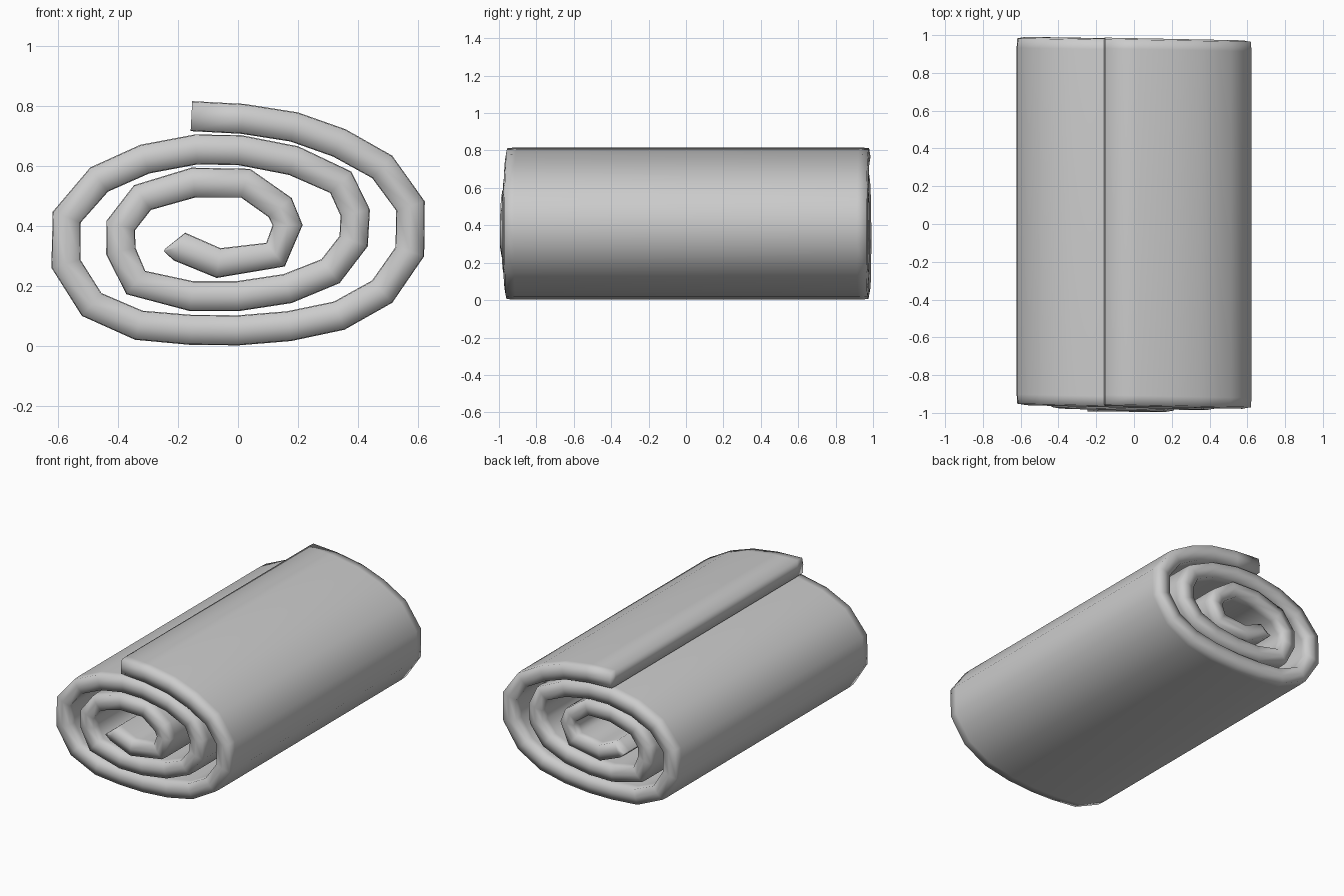
import bpy
import bmesh
from mathutils import Vector

default_cube = bpy.data.objects.get("Cube")
if default_cube:
    bpy.data.objects.remove(default_cube, do_unlink=True)

# Centre line of the rolled cloth (x z, in hundredths), from the loose flap inward
TURNS = [
    "-15.5 76.6  1.5 75.7  18.7 73  33.7 67.7  48 59.7  57.4 46.7",
    "57.2 31.5  48 18.2  33.7 10.2  17 6.7  0 5.3  -16 5.5",
    "-33 7  -48.7 13.9  -57.3 27.5  -57 43  -46.2 55.5  -31 62.3",
    "-14 65.5  .5 65.3  18.5 61.8  34.2 54.6  39 44.5  38.5 35",
    "30.8 25  16.5 19.2  0 16.7  -15.5 16.7  -34 21.2  -39 31.7",
    "-39 40.2  -31.8 49.5  -14.8 54.5  2.5 54.3  14 46.2  16.5 40.3",
    "12.5 30.5  -6.5 27.7  -19.5 33.2  -24.5 32",
]
numbers = [float(word) / 100 for word in " ".join(TURNS).split()]
path = [Vector(pair) for pair in zip(numbers[::2], numbers[1::2])]
last = len(path) - 1
HALF_THICKNESS = 0.05
ROUNDING = 0.05


def outward(i):
    """Direction across the cloth at a path point."""
    if i == last:
        i -= 1
    before = path[i] - path[max(i - 1, 0)]
    after = path[i + 1] - path[i] if i < last - 1 else Vector((0, 0))
    tangent = before.normalized() + after.normalized()
    return Vector((-tangent.y, tangent.x)).normalized()


def section(i):
    """Closed outline of the cloth across its width at a path point."""
    centre, normal = path[i], outward(i)
    half = 0.004 if i == last else HALF_THICKNESS
    wind = i / last
    front = -0.958 - 0.02 * centre.x - 0.032 * wind ** 2
    back = 0.976 - 0.018 * centre.x - 0.01 * wind
    rows = [(1, front), (1, front + ROUNDING), (1, back - ROUNDING), (1, back),
            (0, back + 0.008), (-1, back), (-1, back - ROUNDING),
            (-1, front + ROUNDING), (-1, front), (0, front - 0.008)]
    for side, y in rows:
        # Edge corners are drawn in slightly to soften the hem
        hem = 0.95 if y in (front, back) else 1
        point = centre + normal * half * side * hem
        yield point.x, y, point.y


# Skin the sections into one rolled sheet
bm = bmesh.new()
rings = [[bm.verts.new(p) for p in section(i)] for i in range(last + 1)]
for a, b in zip(rings, rings[1:]):
    for k in range(len(a)):
        n = (k + 1) % len(a)
        bm.faces.new((a[k], a[n], b[n], b[k]))

# Close the flap end and the inner end
for ring in (rings[0], rings[-1]):
    for k in range(3):
        bm.faces.new((ring[k], ring[k + 1], ring[7 - k], ring[8 - k]))
    bm.faces.new((ring[0], ring[8], ring[9]))
    bm.faces.new((ring[3], ring[4], ring[5]))
bmesh.ops.recalc_face_normals(bm, faces=bm.faces)

# Soft grey cloth
cloth = bpy.data.materials.new("soft_grey_cloth")
cloth.use_nodes = True
grey = (0.6, 0.6, 0.6, 1)
cloth.diffuse_color = grey
cloth.node_tree.nodes["Principled BSDF"].inputs["Base Color"].default_value = grey

mesh = bpy.data.meshes.new("rolled_towel")
bm.to_mesh(mesh)
bm.free()
mesh.materials.append(cloth)
for polygon in mesh.polygons:
    polygon.use_smooth = True
towel = bpy.data.objects.new("rolled_towel", mesh)
bpy.context.collection.objects.link(towel)
